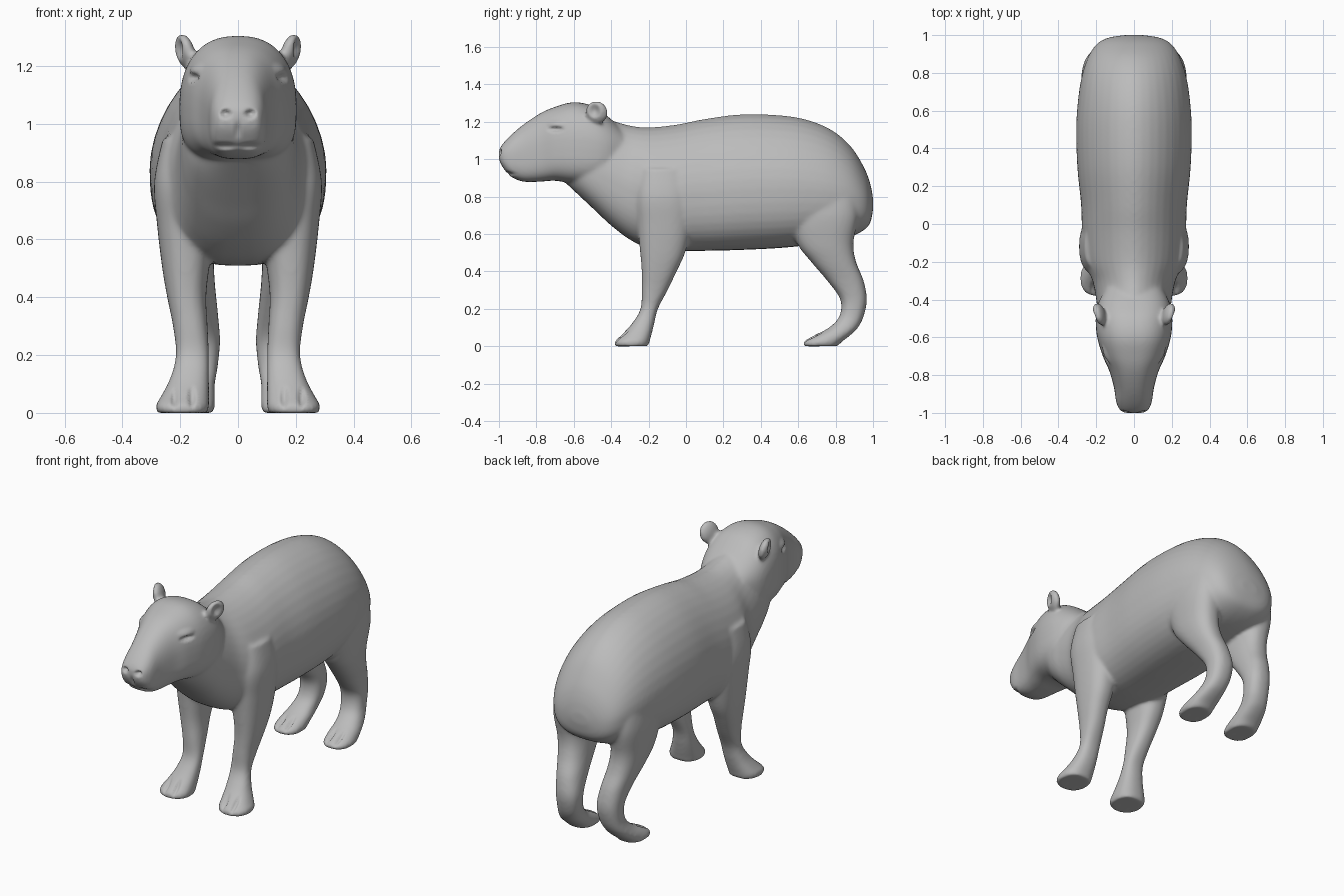
import bpy
import bmesh
from math import cos, sin, pi, copysign
from mathutils import Vector, Matrix

cube = bpy.data.objects.get("Cube")
if cube:
    bpy.data.objects.remove(cube, do_unlink=True)

SIDES = (1, -1)
bm = bmesh.new()


def refine(keys, steps=5):
    """Smoothly interpolate rows of section values (Catmull-Rom)."""
    rows = []
    last = len(keys) - 1
    for i in range(last):
        a, b, c, d = (keys[max(0, min(last, i + k))] for k in (-1, 0, 1, 2))
        for s in range(steps):
            t = s / steps
            rows.append([
                q + t / 2 * (r - p + t * (2 * p - 5 * q + 4 * r - u + t * (3 * (q - r) + u - p)))
                for p, q, r, u in zip(a, b, c, d)])
    rows.append(list(keys[-1]))
    return rows


def superellipse(n_up, n_low, count=40):
    """Unit cross-section with separate squareness above and below."""
    points = []
    for i in range(count):
        c, s = cos(2 * pi * i / count), sin(2 * pi * i / count)
        n = n_up if s > 0 else n_low
        points.append((copysign(abs(c) ** (2 / n), c), copysign(abs(s) ** (2 / n), s)))
    return points


def skin(rings):
    """Close a stack of rings into a solid."""
    rings = [[bm.verts.new(p) for p in ring] for ring in rings]
    for low, high in zip(rings, rings[1:]):
        for i in range(len(low)):
            bm.faces.new((low[i - 1], low[i], high[i], high[i - 1]))
    bm.faces.new(rings[0][::-1])
    bm.faces.new(rings[-1])


def trunk(keys, n_up, n_low):
    """Loft along y from rows of (y, bottom, top, half width)."""
    section = superellipse(n_up, n_low)
    rings = []
    for y, bottom, top, half in refine(keys):
        mid = bottom + 0.45 * (top - bottom)
        rings.append([(half * u, y, mid + v * (top - mid if v > 0 else mid - bottom))
                      for u, v in section])
    skin(rings)


def leg_pair(keys):
    """Loft upward from rows of (z, front, back, inner, outer), on both sides."""
    section = superellipse(2.4, 2.4)
    for side in SIDES:
        skin([[(side * ((inner + outer) / 2 + u * (outer - inner) / 2),
                (front + back) / 2 + v * (back - front) / 2, z) for u, v in section]
              for z, front, back, inner, outer in refine(keys)])


# Barrel, chest and neck
trunk([(-.64, .87, 1.08, .1), (-.56, .795, 1.17, .165), (-.48, .72, 1.2, .19),
       (-.4, .645, 1.205, .2), (-.3, .57, 1.18, .22), (-.2, .525, 1.17, .26),
       (-.05, .51, 1.185, .275), (.1, .51, 1.215, .28), (.3, .515, 1.24, .3),
       (.5, .525, 1.235, .306), (.65, .54, 1.21, .297), (.78, .56, 1.155, .277),
       (.88, .585, 1.07, .245), (.95, .62, .96, .2), (.985, .66, .87, .14),
       (1, .73, .79, .05)], 1.8, 2.6)

# Head and muzzle
trunk([(-1, 1, 1.045, .05), (-.985, .965, 1.075, .075), (-.94, .91, 1.125, .095),
       (-.87, .88, 1.185, .105), (-.78, .88, 1.245, .13), (-.7, .885, 1.28, .165),
       (-.6, .87, 1.305, .195), (-.5, .87, 1.285, .203), (-.42, .9, 1.23, .19),
       (-.34, .95, 1.16, .15)], 2.4, 3.2)

# Front legs and feet
leg_pair([(0, -.38, -.2, .105, .28), (.025, -.38, -.195, .1, .285),
          (.06, -.345, -.185, .1, .265), (.12, -.29, -.17, .1, .235),
          (.2, -.243, -.15, .1, .215), (.3, -.237, -.098, .105, .225),
          (.4, -.237, -.05, .11, .245), (.5, -.245, -.005, .1, .262),
          (.65, -.26, .03, .08, .28), (.8, -.27, .03, .09, .29),
          (.95, -.24, 0, .12, .26)])

# Hind legs and feet
leg_pair([(0, .63, .81, .085, .24), (.025, .63, .835, .08, .245),
          (.06, .69, .88, .08, .235), (.1, .765, .92, .08, .22),
          (.16, .82, .95, .07, .205), (.25, .825, .967, .062, .205),
          (.35, .755, .95, .07, .22), (.45, .67, .91, .08, .245),
          (.55, .595, .895, .085, .265), (.7, .56, .92, .09, .28),
          (.85, .62, .9, .12, .26)])

# Ears
for side in SIDES:
    place = (Matrix.Translation((side * .183, -.477, 1.25))
             @ Matrix.Rotation(side * -.3, 4, 'Z') @ Matrix.Rotation(side * .25, 4, 'Y')
             @ Matrix.Diagonal((.03, .062, .064, 1)))
    bmesh.ops.create_uvsphere(bm, u_segments=24, v_segments=16, radius=1, matrix=place)

bmesh.ops.recalc_face_normals(bm, faces=bm.faces)
mesh = bpy.data.meshes.new("animal_body")
bm.to_mesh(mesh)
bm.free()
body = bpy.data.objects.new("animal_body", mesh)
bpy.context.collection.objects.link(body)

# Fuse the parts into one soft skin
remesh = body.modifiers.new("fuse", 'REMESH')
remesh.mode = 'VOXEL'
remesh.voxel_size = 0.009
smooth = body.modifiers.new("soften", 'SMOOTH')
smooth.factor = 0.5
smooth.iterations = 14
graph = bpy.context.evaluated_depsgraph_get()
skin_mesh = bpy.data.meshes.new_from_object(body.evaluated_get(graph))
body.modifiers.clear()
body.data = skin_mesh
bpy.data.meshes.remove(mesh)
skin_mesh.name = "animal_body"


def press(centre, radii, push):
    """Push the skin softly inside an ellipsoid, on both sides."""
    for side in SIDES:
        mirror = Vector((side, 1, 1))
        spot, move = Vector(centre) * mirror, Vector(push) * mirror
        for v in skin_mesh.vertices:
            gap = v.co - spot
            if abs(gap.y) > radii[1] or abs(gap.z) > radii[2]:
                continue
            d = sum((g / r) ** 2 for g, r in zip(gap, radii))
            if d < 1:
                v.co += move * (1 - d) ** 2


# Closed eyes with a brow above
press((.165, -.7, 1.19), (.07, .07, .03), (.01, -.004, 0))
press((.165, -.7, 1.16), (.07, .06, .02), (-.016, .006, 0))
# Nostrils, lip groove and mouth
press((.042, -.985, 1.035), (.026, .05, .02), (0, .028, 0))
press((0, -.97, .985), (.014, .06, .045), (0, .008, 0))
press((.045, -.93, .925), (.06, .07, .018), (0, .016, 0))
# Ear cups
press((.205, -.49, 1.26), (.04, .04, .045), (-.022, .006, 0))
# Grooves between the toes
for x in (.16, .22):
    press((x, -.34, .05), (.016, .08, .06), (0, .008, -.012))
for x in (.135, .19):
    press((x, .68, .05), (.016, .08, .06), (0, .008, -.012))

# Single fur colour
fur = bpy.data.materials.new("grey_fur")
fur.use_nodes = True
grey = (.5, .5, .5, 1)
fur.diffuse_color = grey
fur.node_tree.nodes["Principled BSDF"].inputs["Base Color"].default_value = grey
skin_mesh.materials.clear()
skin_mesh.materials.append(fur)
for face in skin_mesh.polygons:
    face.use_smooth = True
